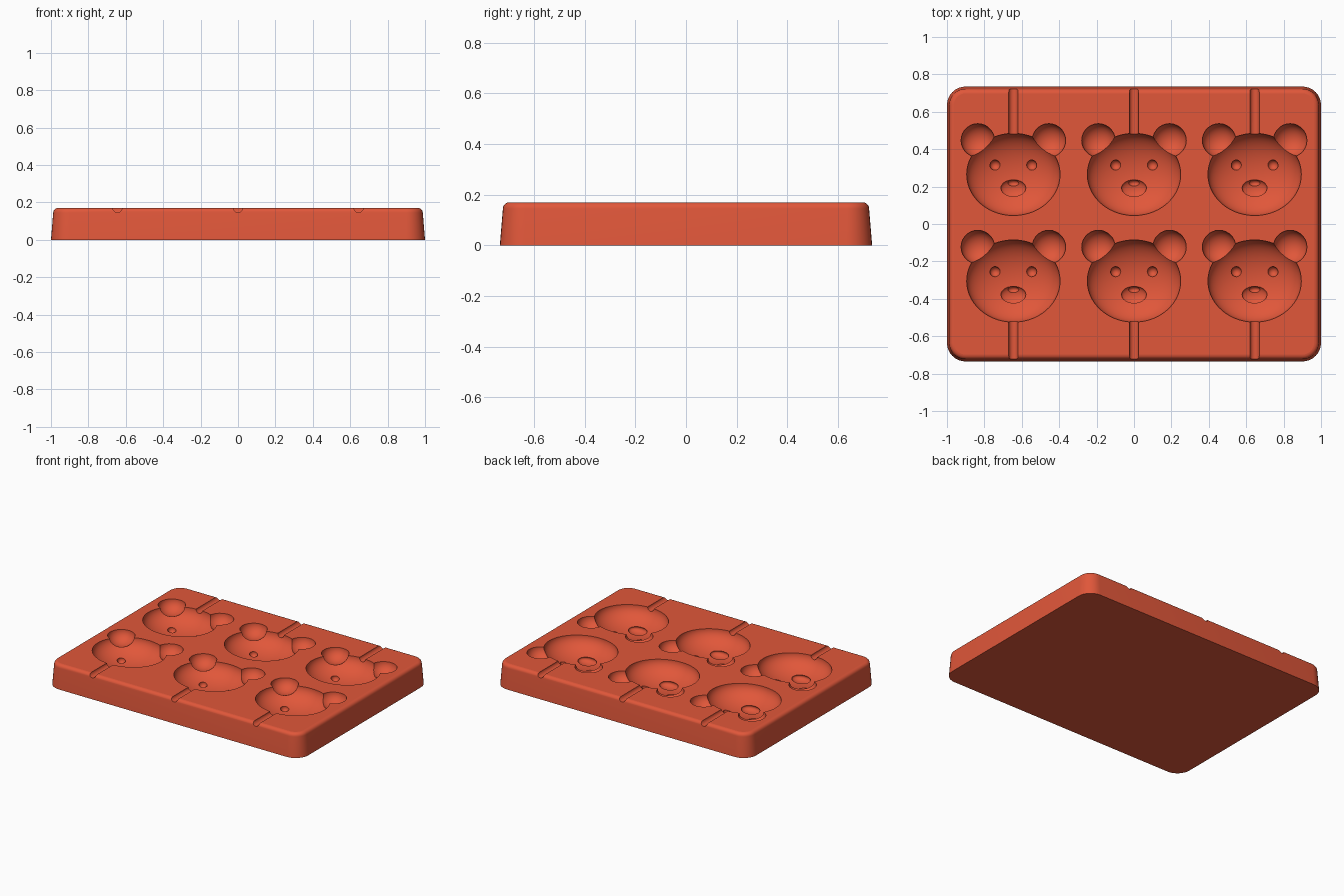
import bpy, bmesh, math
from mathutils import Matrix, Vector

if "Cube" in bpy.data.objects:
    bpy.data.objects.remove(bpy.data.objects["Cube"], do_unlink=True)

TOP = 0.17          # height of the tray
HALF_X, HALF_Y, CORNER = 1.0, 0.735, 0.1

red = bpy.data.materials.new("coral red silicone")
red.use_nodes = True
colour = (0.75, 0.095, 0.042, 1)
red.diffuse_color = colour
red.node_tree.nodes["Principled BSDF"].inputs["Base Color"].default_value = colour


def add_object(name, bm):
    mesh = bpy.data.meshes.new(name)
    bmesh.ops.recalc_face_normals(bm, faces=bm.faces)
    bm.to_mesh(mesh)
    bm.free()
    mesh.materials.append(red)
    obj = bpy.data.objects.new(name, mesh)
    bpy.context.scene.collection.objects.link(obj)
    return obj


def rounded_loop(bm, inset, z, steps=8):
    """One rounded rectangle ring of the tray wall."""
    ring = []
    radius = CORNER - inset
    for quarter, (sx, sy) in enumerate([(1, 1), (-1, 1), (-1, -1), (1, -1)]):
        for i in range(steps + 1):
            a = math.pi / 2 * (quarter + i / steps)
            ring.append(bm.verts.new((sx * (HALF_X - CORNER) + radius * math.cos(a),
                                      sy * (HALF_Y - CORNER) + radius * math.sin(a), z)))
    return ring


def build_tray():
    bm = bmesh.new()
    edge = 0.025
    profile = [(0, 0), (0.012, TOP - edge)]
    for i in range(1, 6):
        a = math.pi / 2 * i / 5
        profile.append((0.012 + edge * (1 - math.cos(a)), TOP - edge * (1 - math.sin(a))))
    rings = [rounded_loop(bm, inset, z) for inset, z in profile]
    for low, high in zip(rings, rings[1:]):
        for i in range(len(low)):
            j = (i + 1) % len(low)
            bm.faces.new((low[i], low[j], high[j], high[i]))
    bm.faces.new(rings[0][::-1])
    bm.faces.new(rings[-1])
    return add_object("mould_tray", bm)


def carve(name, bm):
    """Subtract one shape from the tray and discard the cutter."""
    cutter = add_object(name, bm)
    cutter.hide_render = True
    modifier = tray.modifiers.new("carve", "BOOLEAN")
    modifier.operation = "DIFFERENCE"
    modifier.solver = "MANIFOLD"
    modifier.object = cutter
    bpy.ops.object.modifier_apply(modifier="carve")
    bpy.data.objects.remove(cutter, do_unlink=True)


def carve_ball(name, x, y, depth, radii, segments=28):
    """Ellipsoid hollow centred at a depth below the top surface."""
    bm = bmesh.new()
    place = Matrix.Translation((x, y, TOP - depth)) @ Matrix.Diagonal(Vector(radii)).to_4x4()
    bmesh.ops.create_uvsphere(bm, u_segments=segments, v_segments=segments // 2 + 1,
                              radius=1, matrix=place)
    carve(name, bm)


def carve_groove(x, y_start, y_end):
    """Round channel for a stick, from a bear out past the tray edge."""
    bm = bmesh.new()
    place = (Matrix.Translation((x, (y_start + y_end) / 2, TOP + 0.001))
             @ Matrix.Rotation(math.pi / 2, 4, "X"))
    bmesh.ops.create_cone(bm, cap_ends=True, segments=20, radius1=0.025, radius2=0.025,
                          depth=abs(y_end - y_start), matrix=place)
    carve("stick_groove", bm)


def carve_bear(x, y):
    carve_ball("face", x, y, 0, (0.25, 0.22, 0.12), 56)
    for side in (-1, 1):
        carve_ball("ear", x + side * 0.19, y + 0.182, 0, (0.09, 0.09, 0.075))
        carve_ball("eye", x + side * 0.098, y + 0.05, 0.106, (0.028, 0.028, 0.028), 16)
    carve_ball("muzzle", x, y - 0.075, 0.113, (0.068, 0.048, 0.026))
    carve_ball("nose", x, y - 0.047, 0.127, (0.03, 0.018, 0.022), 16)


tray = build_tray()
bpy.ops.object.select_all(action="DESELECT")
bpy.context.view_layer.objects.active = tray
tray.select_set(True)

for column in (-0.645, 0, 0.645):
    for row, outward in ((0.265, 1), (-0.305, -1)):
        carve_bear(column, row)
        carve_groove(column, row + outward * 0.15, outward * 0.8)

# Smooth hollows and corners, with the top plane kept flat
bpy.ops.object.shade_smooth_by_angle(angle=math.radians(30))
for face in tray.data.polygons:
    if face.normal.z > 0.999 and face.center.z > TOP - 0.001:
        face.use_smooth = False
